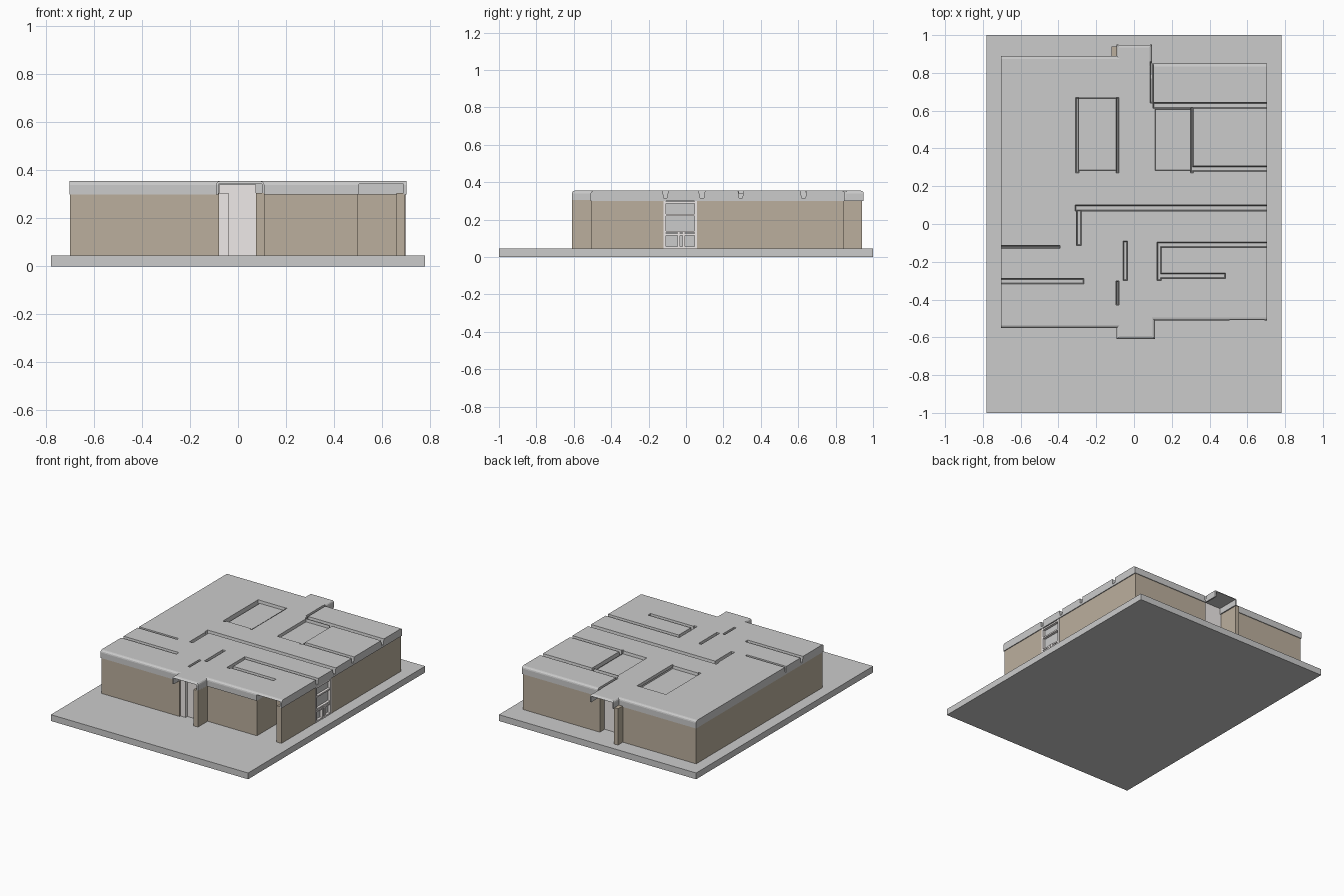
import bpy, bmesh

def material(name, rgb):
    m = bpy.data.materials.new(name)
    m.diffuse_color = (*rgb, 1)
    return m

TAN = material("tan_wall", (0.50, 0.43, 0.34))
WHITE = material("white_frame", (0.86, 0.82, 0.81))

def finish(name, bm, mat=None):
    bmesh.ops.recalc_face_normals(bm, faces=bm.faces)
    me = bpy.data.meshes.new(name)
    bm.to_mesh(me)
    bm.free()
    ob = bpy.data.objects.new(name, me)
    bpy.context.collection.objects.link(ob)
    if mat:
        me.materials.append(mat)
    return ob

def prism(name, outline, z0, z1, mat=None, bevel=0):
    bm = bmesh.new()
    face = bm.faces.new([bm.verts.new((x, y, z0)) for x, y in outline])
    ext = bmesh.ops.extrude_face_region(bm, geom=[face])
    for v in ext["geom"]:
        if isinstance(v, bmesh.types.BMVert):
            v.co.z = z1
    if bevel:  # round the top edges facing front and back, and the porch sides
        edges = []
        for e in bm.edges:
            a, b = e.verts[0].co, e.verts[1].co
            porch = abs(a.x) < 0.2 and abs(b.x) < 0.2
            if min(a.z, b.z) > z1 - 1e-4 and (abs(a.y - b.y) < 1e-4 or porch):
                edges.append(e)
        bmesh.ops.bevel(bm, geom=edges, offset=bevel, segments=3, profile=0.5, affect='EDGES')
    return finish(name, bm, mat)

def box(name, x0, x1, y0, y1, z0, z1, mat=None, taper=0):
    bm = bmesh.new()
    bmesh.ops.create_cube(bm, size=1)
    for v in bm.verts:
        t = taper if v.co.z < 0 else 0
        sx, sy = v.co.x, v.co.y
        v.co = (x1 - t if sx > 0 else x0 + t, y1 - t if sy > 0 else y0 + t, z1 if v.co.z > 0 else z0)
    return finish(name, bm, mat)

def cut(target, cutter):
    m = target.modifiers.new("cut", 'BOOLEAN')
    m.operation, m.solver, m.object = 'DIFFERENCE', 'EXACT', cutter
    bpy.context.view_layer.objects.active = target
    bpy.ops.object.modifier_apply(modifier=m.name)
    bpy.data.objects.remove(cutter)

# base plate
box("base_plate", -0.78, 0.78, -1, 1, 0, 0.045)

# house walls with entry, patio, window and back door recesses
prism("walls", [(-0.70, -0.545), (-0.08, -0.545), (-0.08, -0.495), (0.075, -0.495), (0.075, -0.61),
                (0.11, -0.61), (0.11, -0.50), (0.50, -0.50), (0.50, -0.28), (0.66, -0.28),
                (0.66, -0.505), (0.697, -0.505), (0.697, -0.12), (0.675, -0.12), (0.675, 0.06),
                (0.697, 0.06), (0.697, 0.845), (0.09, 0.845), (0.09, 0.78), (-0.09, 0.78),
                (-0.09, 0.94), (-0.12, 0.94), (-0.12, 0.885), (-0.70, 0.885)], 0.04, 0.305, TAN)

# roof slab
roof = prism("roof", [(-0.703, -0.55), (-0.092, -0.55), (-0.092, -0.61), (0.11, -0.61), (0.11, -0.51),
                      (0.703, -0.51), (0.703, 0.85), (0.095, 0.85), (0.095, 0.95), (-0.092, 0.95),
                      (-0.092, 0.89), (-0.703, 0.89)], 0.3, 0.355, None, 0.016)

# lower roof panels
for x0, x1, y0, y1, z in [(-0.31, -0.085, 0.275, 0.675, 0.335), (0.105, 0.31, 0.275, 0.615, 0.335)]:
    cut(roof, box("panel_cutter", x0, x1, y0, y1, z, 0.4, None, 0.01))

# valleys between roof panels
E = 0.75
for x0, x1, y0, y1 in [(0.10, E, 0.612, 0.645), (0.305, E, 0.278, 0.308), (-0.312, E, 0.068, 0.102),
                       (-0.305, -0.278, -0.115, 0.075), (0.12, E, -0.125, -0.095),
                       (0.12, 0.145, -0.30, -0.10), (0.125, 0.485, -0.29, -0.26),
                       (-0.058, -0.034, -0.30, -0.09), (-0.097, -0.079, -0.43, -0.30),
                       (-E, -0.265, -0.318, -0.288), (-E, -0.39, -0.13, -0.112),
                       (0.085, 0.104, 0.64, 0.86), (-0.31, -0.29, 0.27, 0.67),
                       (-0.095, -0.08, 0.27, 0.67), (0.298, 0.315, 0.27, 0.62)]:
    cut(roof, box("valley_cutter", x0, x1, y0, y1, 0.315, 0.36, None, 0.006))

# hollow undersides over the porches and patio
for x0, x1, y0, y1 in [(-0.082, 0.10, -0.65, -0.49), (0.505, 0.69, -0.6, -0.30), (-0.082, 0.085, 0.78, 1.0)]:
    cut(roof, box("hollow_cutter", x0, x1, y0, y1, 0.2, 0.343))

# front door
box("front_door", -0.08, 0.075, -0.515, -0.49, 0.045, 0.342, WHITE)
box("door_jamb", -0.08, -0.04, -0.535, -0.51, 0.045, 0.305, WHITE)
box("back_door", -0.09, 0.09, 0.77, 0.79, 0.045, 0.342, WHITE)

# window frame on the right side: posts and rails
for i, y in enumerate([-0.12, -0.045, -0.02, 0.045]):
    top = 0.3 if i in (0, 3) else 0.14
    box("window_post", 0.67, 0.70, y, y + 0.014, 0.045, top, WHITE)
for z in [0.045, 0.115, 0.13, 0.22, 0.286]:
    box("window_rail", 0.67, 0.698, -0.12, 0.06, z, z + 0.01, WHITE)
box("window_glass", 0.67, 0.68, -0.12, 0.06, 0.045, 0.3)
